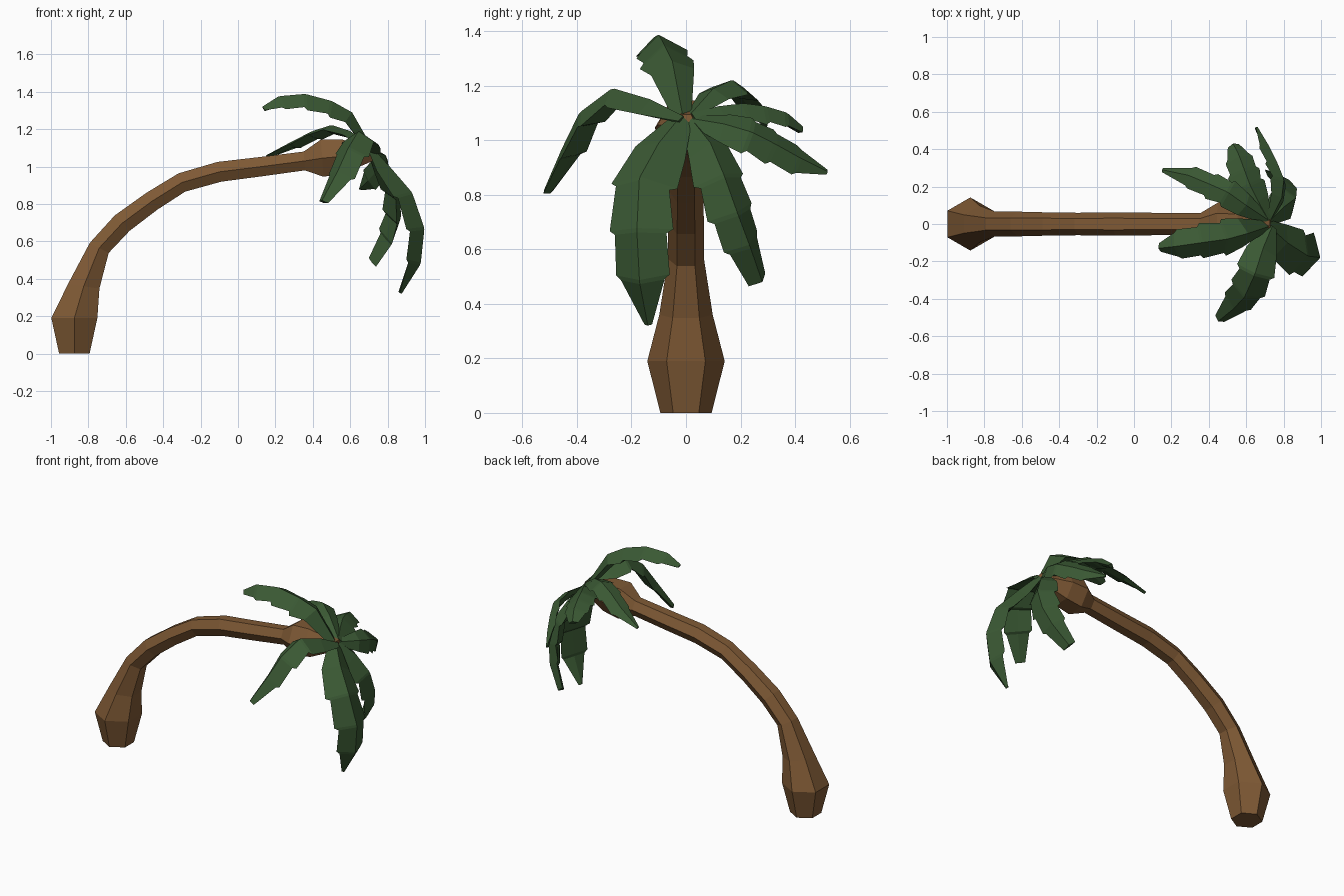
import bpy, bmesh, math
from mathutils import Vector

if "Cube" in bpy.data.objects:
    bpy.data.objects.remove(bpy.data.objects["Cube"])


def material(name, rgb):
    m = bpy.data.materials.new(name)
    m.diffuse_color = (*rgb, 1)
    m.use_nodes = True
    m.node_tree.nodes["Principled BSDF"].inputs["Base Color"].default_value = m.diffuse_color
    return m


BROWN = material("bark_brown", (0.21, 0.10, 0.035))
GREEN = material("leaf_green", (0.043, 0.100, 0.034))


def loft(name, rings, mat):
    """Skin a list of equal-sized point rings, capping both ends."""
    bm = bmesh.new()
    vs = [[bm.verts.new(p) for p in r] for r in rings]
    n = len(rings[0])
    for a, b in zip(vs, vs[1:]):
        for i in range(n):
            j = (i + 1) % n
            bm.faces.new((a[i], a[j], b[j], b[i]))
    bm.faces.new(vs[0])
    bm.faces.new(vs[-1])
    bmesh.ops.recalc_face_normals(bm, faces=bm.faces)
    me = bpy.data.meshes.new(name)
    bm.to_mesh(me)
    bm.free()
    me.materials.append(mat)
    ob = bpy.data.objects.new(name, me)
    bpy.context.collection.objects.link(ob)
    return ob


# Trunk: hexagonal rings along a bent path (x, z, radius, tilt from vertical in degrees)
trunk = [(-.875, 0, .094, 0), (-.875, .19, .142, 0), (-.825, .36, .098, 8),
         (-.742, .565, .066, 28), (-.62, .697, .066, 46), (-.46, .815, .062, 58),
         (-.30, .915, .060, 70), (-.10, .972, .062, 79), (.11, .998, .060, 83),
         (.355, 1.03, .058, 86), (.45, 1.045, .115, 86), (.56, 1.055, .105, 86),
         (.73, 1.065, .035, 86)]
rings = []
for x, z, r, tilt in trunk:
    a = math.radians(tilt)
    across = Vector((math.cos(a), 0, -math.sin(a)))
    rings.append([Vector((x, 0, z)) + Vector((0, r * math.cos(k * math.pi / 3), 0))
                  + across * r * math.sin(k * math.pi / 3) for k in range(6)])
loft("trunk", rings, BROWN)

PROFILE = [.3, .85, 1, .95, .8]


def frond(name, ridge, up, half, fold, tip):
    """Folded leaf hanging from its ridge line, with a notch at every joint."""
    pts = [Vector(p) for p in ridge]
    up = Vector(up)
    rings = []
    last = len(pts) - 1

    def ring(p, t, w):
        side = t.cross(up).normalized()
        n = side.cross(t).normalized()
        e = -n * w * fold
        rings.append([p, p + side * w + e, p - n * (0.015 + w * fold * 0.75), p - side * w + e])

    for i, p in enumerate(pts):
        t = (pts[min(i + 1, last)] - pts[max(i - 1, 0)]).normalized()
        w = half * (PROFILE + [tip])[i]
        if 2 <= i < last:
            ring(p - t * 0.008, t, w * 1.06)
            ring(p + t * 0.008, t, w * 0.86)
        else:
            ring(p, t, w)
    loft(name, rings, GREEN)


# Fronds spreading from the crown
frond("frond_top", [(.73, -.01, 1.08), (.61, -.05, 1.29), (.50, -.08, 1.35),
                    (.36, -.10, 1.387), (.22, -.12, 1.375), (.13, -.13, 1.32)],
      (.1, -.15, 1), .095, .75, .25)
frond("frond_front", [(.74, -.01, 1.09), (.69, -.13, 1.15), (.645, -.27, 1.188),
                      (.59, -.39, 1.10), (.53, -.455, .97), (.45, -.52, .82)],
      (-.15, -.45, .85), .10, .65, .3)
frond("frond_hanging_large", [(.72, -.01, 1.10), (.82, -.10, .99), (.93, -.17, .86),
                              (.995, -.18, .67), (.975, -.17, .48), (.875, -.14, .32)],
      (.9, -.25, .45), .12, .55, .12)
frond("frond_hanging_small", [(.72, .01, 1.09), (.80, .09, .99), (.865, .14, .87),
                              (.87, .19, .73), (.83, .235, .61), (.74, .28, .48)],
      (.9, .25, .4), .095, .7, .45)
frond("frond_side", [(.73, .02, 1.08), (.79, .14, 1.06), (.80, .24, 1.03),
                     (.765, .33, .985), (.72, .42, .935), (.66, .52, .885)],
      (.85, .1, .5), .075, .45, .15)
frond("frond_back_long", [(.72, .02, 1.10), (.60, .10, 1.19), (.50, .17, 1.22),
                          (.40, .215, 1.19), (.29, .26, 1.135), (.15, .29, 1.06)],
      (-.1, .25, 1), .075, .5, .15)
frond("frond_back_short", [(.72, .02, 1.10), (.665, .12, 1.125), (.62, .21, 1.135),
                           (.59, .29, 1.125), (.56, .37, 1.10), (.53, .43, 1.05)],
      (.1, .3, 1), .09, .6, .35)
